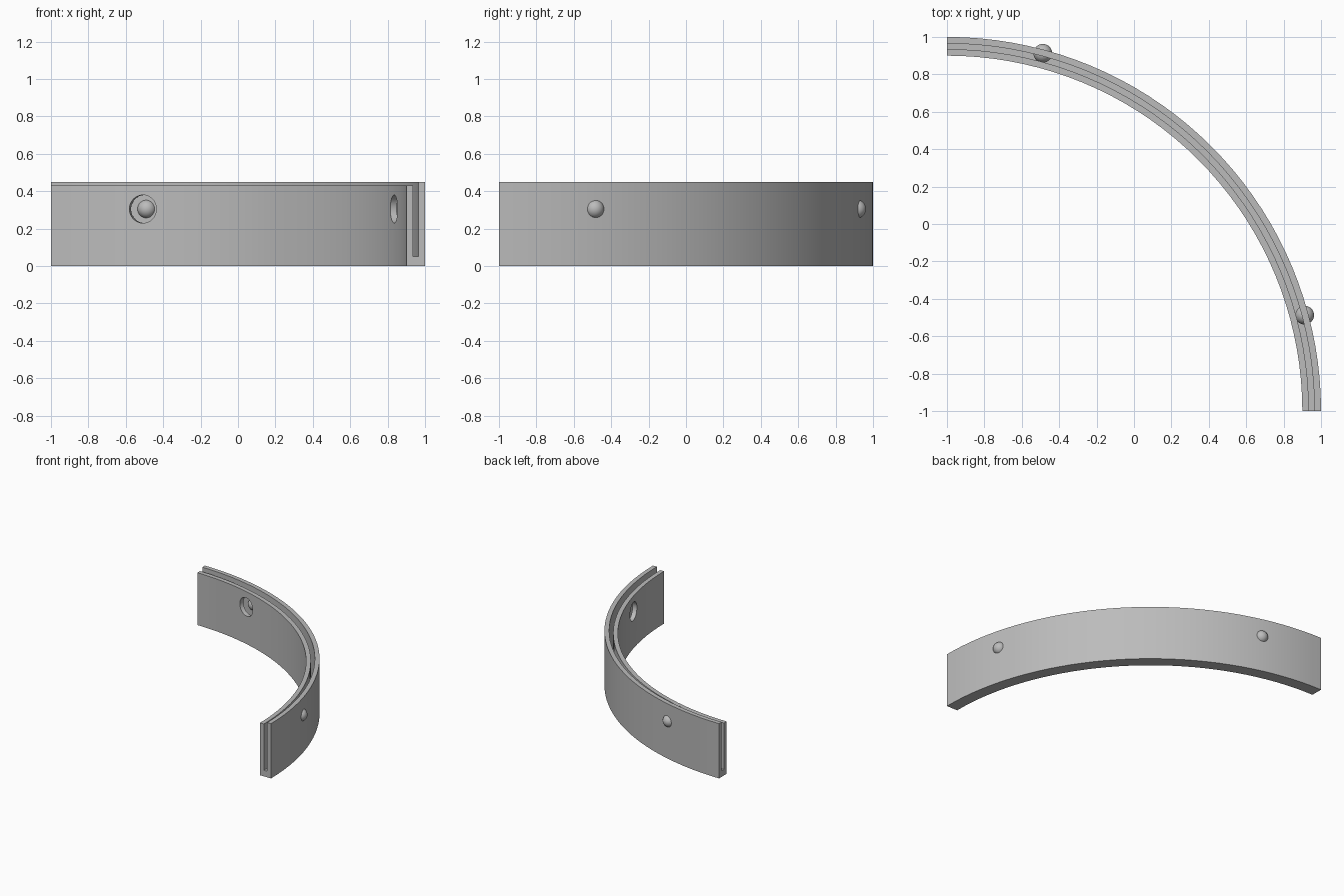
import bpy, bmesh, math
from mathutils import Vector, Matrix

if "Cube" in bpy.data.objects:
    bpy.data.objects.remove(bpy.data.objects["Cube"], do_unlink=True)

CENTRE = Vector((-1, -1, 0))      # axis of the quarter ring
INNER, OUTER = 1.9, 2.0
SLOT_IN, SLOT_OUT, SLOT_FLOOR = 1.935, 1.965, 0.05
LIP, TOP = 0.43, 0.45
STUD_Z = 0.305
SEGMENTS = 36

grey = bpy.data.materials.new("plain grey")
grey.use_nodes = True
grey.diffuse_color = (0.5, 0.5, 0.5, 1)
grey.node_tree.nodes["Principled BSDF"].inputs["Base Color"].default_value = (0.5, 0.5, 0.5, 1)


def add_object(name, bm):
    bmesh.ops.recalc_face_normals(bm, faces=bm.faces)
    mesh = bpy.data.meshes.new(name)
    bm.to_mesh(mesh)
    bm.free()
    mesh.materials.append(grey)
    obj = bpy.data.objects.new(name, mesh)
    bpy.context.collection.objects.link(obj)
    return obj


def on_arc(angle, radius, z):
    return CENTRE + Vector((radius * math.cos(angle), radius * math.sin(angle), z))


# Grooved wall: the cross-section is swept through a quarter turn
profile = [(INNER, 0), (OUTER, 0), (OUTER, TOP), (SLOT_OUT, TOP),
           (SLOT_OUT, SLOT_FLOOR), (SLOT_IN, SLOT_FLOOR), (SLOT_IN, LIP), (INNER, LIP)]
bm = bmesh.new()
rings = []
for i in range(SEGMENTS + 1):
    angle = math.pi / 2 * i / SEGMENTS
    rings.append([bm.verts.new(on_arc(angle, r, z)) for r, z in profile])
n = len(profile)
for a, b in zip(rings, rings[1:]):
    for k in range(n):
        bm.faces.new((a[k], a[(k + 1) % n], b[(k + 1) % n], b[k]))
bm.faces.new(rings[0])
bm.faces.new(rings[-1])
wall = add_object("curved_wall", bm)

for side, degrees in (("front", 15), ("back", 75)):
    angle = math.radians(degrees)

    # Round hole through the inner skin only
    bm = bmesh.new()
    turn = Matrix.Rotation(angle, 4, "Z") @ Matrix.Rotation(math.pi / 2, 4, "Y")
    bmesh.ops.create_cone(bm, cap_ends=True, segments=32, radius1=0.075, radius2=0.075, depth=0.1,
                          matrix=Matrix.Translation(on_arc(angle, 1.9, STUD_Z)) @ turn)
    cutter = add_object("hole_cutter", bm)
    cutter.hide_render = True
    cut = wall.modifiers.new("hole", "BOOLEAN")
    cut.operation, cut.solver, cut.object = "DIFFERENCE", "EXACT", cutter
    bpy.context.view_layer.objects.active = wall
    bpy.ops.object.modifier_apply(modifier=cut.name)
    bpy.data.objects.remove(cutter, do_unlink=True)

    # Ball stud set in the outer skin
    bm = bmesh.new()
    bmesh.ops.create_uvsphere(bm, u_segments=32, v_segments=16, radius=0.05,
                              matrix=Matrix.Translation(on_arc(angle, 1.98, STUD_Z)))
    for face in bm.faces:
        face.smooth = True
    add_object(side + "_ball_stud", bm)

# Soft shading round the curve, sharp at the rims
bpy.ops.object.select_all(action="DESELECT")
wall.select_set(True)
bpy.context.view_layer.objects.active = wall
bpy.ops.object.shade_smooth_by_angle(angle=math.radians(30))
